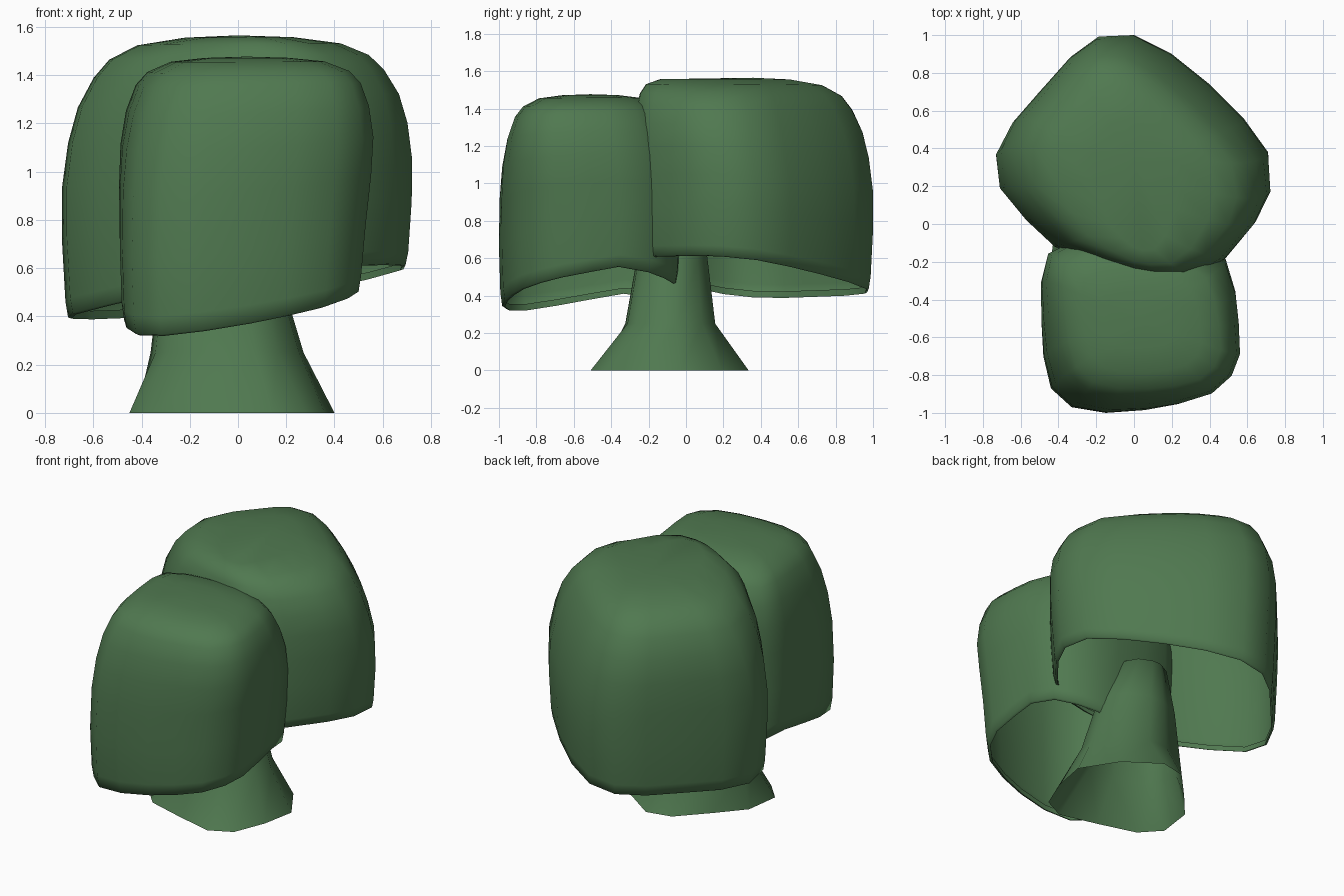
import bpy, bmesh, math

if "Cube" in bpy.data.objects:
    bpy.data.objects.remove(bpy.data.objects["Cube"])

mat = bpy.data.materials.new("leaf_green")
mat.diffuse_color = (0.08, 0.19, 0.08, 1)
mat.use_nodes = True
mat.node_tree.nodes["Principled BSDF"].inputs["Base Color"].default_value = mat.diffuse_color


def loft(name, rings, apex=None):
    """Bridge rings of points; an optional apex point closes the top."""
    bm = bmesh.new()
    rows = [[bm.verts.new(p) for p in r] for r in rings]
    n = len(rows[0])
    for a, b in zip(rows, rows[1:]):
        for i in range(n):
            j = (i + 1) % n
            bm.faces.new((a[i], a[j], b[j], b[i]))
    if apex:
        v = bm.verts.new(apex)
        for i in range(n):
            bm.faces.new((rows[-1][i], rows[-1][(i + 1) % n], v))
    me = bpy.data.meshes.new(name)
    bm.to_mesh(me)
    bm.free()
    ob = bpy.data.objects.new(name, me)
    bpy.context.collection.objects.link(ob)
    me.materials.append(mat)
    bpy.ops.object.select_all(action='DESELECT')
    ob.select_set(True)
    bpy.context.view_layer.objects.active = ob
    bpy.ops.object.shade_smooth_by_angle(angle=math.radians(70))
    return ob


def canopy(name, outline, centre, rim, top, profile, skew, front_power=1.0):
    """Hollow leaf dome: plan outline scaled up a height profile above a tilted rim.
    profile rows: scale, height fraction, lean of the right side.
    skew stretches the upper rings along one diagonal; front_power keeps the front wall steep."""
    cx, cy = centre
    rings = []
    for s, h, lean in profile:
        rise = min(1, max(0, (h - 0.4) / 0.5))
        ring = []
        for x, y in outline:
            z0 = rim(x, y)
            dx, dy = x - cx, y - cy
            q, sy = skew * rise, s
            if front_power < 1 and h > 0.4 and dy < 0:
                sy = s ** front_power
                q *= min(1, max(0, 0.6 + (dx + dy) / 0.8))
            px, py = dx * s + max(0, dx) * lean, dy * sy
            ring.append((cx + px - q * py, cy + py - q * px, z0 + (top - z0) * h))
        rings.append(ring)
    return loft(name, rings, (cx, cy, top))


# Back canopy (diamond plan), counter-clockwise outline
back = [(0.72, 0.18), (0.71, 0.38), (0.58, 0.56), (0.40, 0.74), (0.20, 0.90), (0, 1.0),
        (-0.18, 0.99), (-0.33, 0.88), (-0.50, 0.69), (-0.64, 0.53), (-0.73, 0.36),
        (-0.71, 0.19), (-0.57, 0.02), (-0.42, -0.12), (-0.20, -0.21), (0, -0.27),
        (0.15, -0.29), (0.32, -0.28), (0.48, -0.18), (0.64, 0.02)]
canopy("back_canopy", back, (0, 0.36),
       lambda x, y: 0.525 + 0.14 * x - 0.09 * y, 1.565,
       [(0.95, 0.03, 0), (0.945, 0.0, 0), (0.965, 0.005, 0), (0.98, 0.06, 0),
        (1, 0.28, 0), (1, 0.46, 0), (0.965, 0.62, 0), (0.91, 0.745, 0), (0.82, 0.85, 0),
        (0.73, 0.915, 0), (0.57, 0.965, 0), (0.3, 0.992, 0)], 0.10, 0.22)

# Front canopy (rounded square plan), its rim dips at the rear
front = [(0.56, -0.67), (0.56, -0.50), (0.55, -0.35), (0.50, -0.18), (0.38, -0.09),
         (0.25, -0.04), (0.10, -0.03), (-0.12, -0.05), (-0.30, -0.09), (-0.45, -0.17),
         (-0.49, -0.32), (-0.49, -0.52), (-0.48, -0.70), (-0.44, -0.87), (-0.33, -0.97),
         (-0.15, -1.0), (0.05, -0.985), (0.23, -0.95), (0.40, -0.89), (0.51, -0.79)]
canopy("front_canopy", front, (0.035, -0.51),
       lambda x, y: 0.54 + 0.14 * x + 0.18 * y - 0.35 * max(0, y + 0.33), 1.477,
       [(0.94, 0.03, -0.08), (0.935, 0.0, -0.08), (0.965, 0.005, -0.08),
        (0.985, 0.07, -0.08), (1, 0.28, -0.06), (1, 0.50, -0.02), (0.98, 0.66, 0.01),
        (0.93, 0.79, 0.02), (0.85, 0.89, 0.03), (0.76, 0.94, 0.03), (0.58, 0.98, 0.02),
        (0.32, 0.995, 0)], 0.08)

# Flared trunk, open below: irregular foot, then ellipses (centre, half widths, height)
foot = [(0.40, -0.03), (0.26, 0.19), (0.05, 0.335), (-0.11, 0.30), (-0.28, 0.12), (-0.42, -0.04),
        (-0.45, -0.26), (-0.34, -0.38), (-0.10, -0.45), (0.14, -0.51), (0.28, -0.44),
        (0.36, -0.24)]
levels = [(-0.045, -0.085, 0.32, 0.245, 0.25), (-0.075, -0.075, 0.25, 0.195, 0.58),
          (-0.10, -0.045, 0.15, 0.13, 0.85)]
angles = [math.atan2(y + 0.09, x + 0.025) for x, y in foot]
trunk = [[(x, y, 0) for x, y in foot]]
trunk += [[(cx + rx * math.cos(a), cy + ry * math.sin(a), z) for a in angles]
          for cx, cy, rx, ry, z in levels]
loft("trunk", trunk, (-0.10, -0.045, 0.88))
